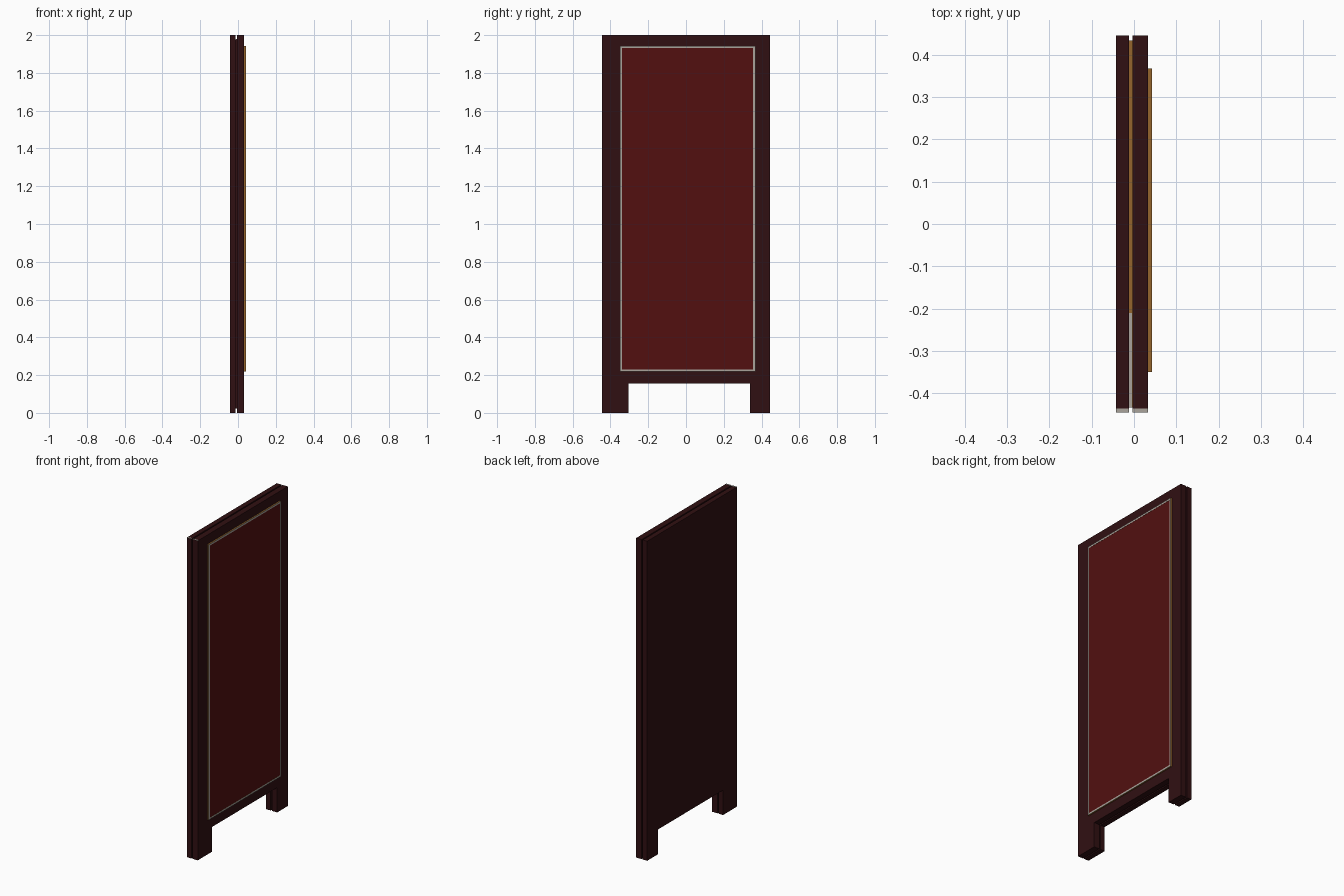
import bpy, bmesh

if "Cube" in bpy.data.objects:
    bpy.data.objects.remove(bpy.data.objects["Cube"])


def material(name, rgb):
    m = bpy.data.materials.new(name)
    m.diffuse_color = (*rgb, 1)
    m.use_nodes = True
    m.node_tree.nodes["Principled BSDF"].inputs["Base Color"].default_value = m.diffuse_color
    return m


DARK = material("dark_maroon", (0.030, 0.005, 0.006))
RED = material("deep_red", (0.085, 0.005, 0.005))
GOLD = material("old_gold", (0.30, 0.13, 0.025))
GREY = material("worn_grey", (0.40, 0.37, 0.33))


def extrude_x(name, outline, x0, x1, mats, rule=None):
    """Extrude a (y, z) outline along x; rule(face) picks the material index."""
    bm = bmesh.new()
    base = bm.faces.new([bm.verts.new((x0, y, z)) for y, z in outline])
    grown = bmesh.ops.extrude_face_region(bm, geom=[base], use_keep_orig=True)
    bmesh.ops.translate(bm, vec=(x1 - x0, 0, 0),
                        verts=[v for v in grown["geom"] if isinstance(v, bmesh.types.BMVert)])
    bmesh.ops.recalc_face_normals(bm, faces=bm.faces)
    if rule:
        for f in bm.faces:
            f.material_index = rule(f)
    me = bpy.data.meshes.new(name)
    bm.to_mesh(me)
    bm.free()
    for m in mats:
        me.materials.append(m)
    ob = bpy.data.objects.new(name, me)
    bpy.context.collection.objects.link(ob)
    return ob


def rect(y0, y1, z0, z1):
    return [(y0, z0), (y1, z0), (y1, z1), (y0, z1)]


def board(inset):
    """Tall board outline with a wide notch between two unequal legs."""
    a, b = -0.445 + inset, 0.445 - inset
    l, r = -0.305 - inset, 0.34 + inset
    lo, hi, rail = 2 * inset, 2 - 2 * inset, 0.155 + inset
    return [(a, lo), (l, lo), (l, rail), (r, rail), (r, lo), (b, lo), (b, hi), (a, hi)]


# two boards with a recessed core between them
extrude_x("back_board", board(0), -0.043, -0.012, [DARK])
extrude_x("front_board", board(0), -0.004, 0.033, [DARK])
extrude_x("core", board(0.011), -0.013, -0.003, [DARK, GOLD],
          lambda f: 1 if f.normal.z > 0.5 else 0)

# worn edge strips on the top of the boards and the core
for name, x0, x1, y0, y1, z in (
        ("back_board_edge", -0.043, -0.012, -0.445, -0.436, 2.0),
        ("front_board_edge", -0.004, 0.033, -0.445, -0.436, 2.0),
        ("core_edge", -0.0118, -0.0042, -0.434, -0.21, 1.978)):
    extrude_x(name, rect(y0, y1, z - 0.001, z + 0.001), x0, x1, [GREY])

# red panel
Y0, Y1, Z0, Z1, W = -0.35, 0.367, 0.218, 1.942, 0.011
extrude_x("red_panel", rect(Y0 + W, Y1 - W, Z0 + W, Z1 - W), 0.031, 0.041, [RED])

# trim around the panel: grey face, gold sides
for name, r in (
        ("trim_left", rect(Y0, Y0 + W, Z0 + W, Z1 - W)),
        ("trim_right", rect(Y1 - W, Y1, Z0 + W, Z1 - W)),
        ("trim_bottom", rect(Y0, Y1, Z0, Z0 + W)),
        ("trim_top", rect(Y0, Y1, Z1 - W, Z1))):
    extrude_x(name, r, 0.031, 0.042, [GOLD, GREY],
              lambda f: 1 if f.normal.x > 0.5 else 0)
